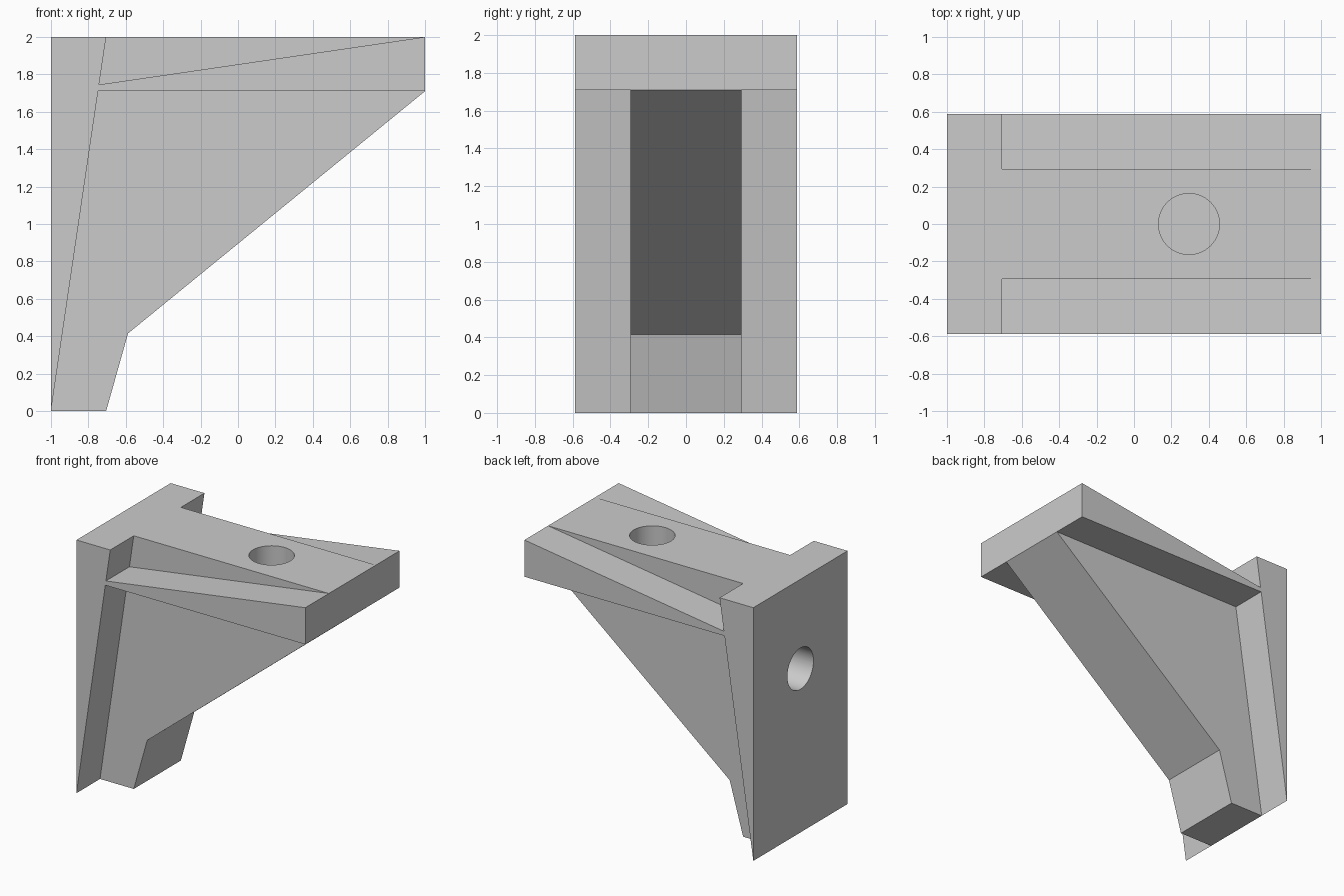
import bpy
import bmesh
from math import pi

cube = bpy.data.objects.get("Cube")
if cube:
    bpy.data.objects.remove(cube)

grey = bpy.data.materials.new("plain grey")
grey.use_nodes = True
colour = (0.6, 0.6, 0.6, 1)
grey.diffuse_color = colour
grey.node_tree.nodes["Principled BSDF"].inputs["Base Color"].default_value = colour


def extrude_profile(name, points, half_width):
    """Solid from an x-z outline, centred on y = 0."""
    bm = bmesh.new()
    face = bm.faces.new([bm.verts.new((x, -half_width, z)) for x, z in points])
    new = bmesh.ops.extrude_face_region(bm, geom=[face])["geom"]
    verts = [v for v in new if isinstance(v, bmesh.types.BMVert)]
    bmesh.ops.translate(bm, verts=verts, vec=(0, 2 * half_width, 0))
    bmesh.ops.recalc_face_normals(bm, faces=bm.faces[:])
    mesh = bpy.data.meshes.new(name)
    bm.to_mesh(mesh)
    bm.free()
    obj = bpy.data.objects.new(name, mesh)
    bpy.context.collection.objects.link(obj)
    mesh.materials.append(grey)
    return obj


def hole_cutter(name, location, rotation):
    bpy.ops.mesh.primitive_cylinder_add(vertices=64, radius=0.163, depth=1.18,
                                        location=location, rotation=rotation)
    obj = bpy.context.object
    obj.name = name
    obj.data.materials.append(grey)
    obj.hide_render = True
    return obj


def apply_boolean(target, other, operation):
    mod = target.modifiers.new(operation.lower(), "BOOLEAN")
    mod.object = other
    mod.operation = operation
    mod.solver = "EXACT"
    bpy.context.view_layer.objects.active = target
    bpy.ops.object.modifier_apply(modifier=mod.name)
    bpy.data.objects.remove(other)


# Wide tapered wall plate and sloping shelf flanges
bracket = extrude_profile("bracket", [
    (-1, 0), (-0.748, 1.71), (1, 1.71), (1, 2),
    (-0.743, 1.745), (-0.705, 2), (-1, 2)], 0.588)

# Narrow central web
web = extrude_profile("central_web", [
    (-1, 0), (-0.705, 0), (-0.588, 0.415), (1, 1.71), (1, 2), (-1, 2)], 0.294)
apply_boolean(bracket, web, "UNION")

# Blind screw holes in the top and the back
apply_boolean(bracket, hole_cutter("top_hole", (0.294, 0, 2), (0, 0, 0)), "DIFFERENCE")
apply_boolean(bracket, hole_cutter("back_hole", (-1, 0, 1.294), (0, pi / 2, 0)), "DIFFERENCE")

# Smooth hole walls, crisp plate edges
bpy.ops.object.select_all(action="DESELECT")
bracket.select_set(True)
bpy.context.view_layer.objects.active = bracket
bpy.ops.object.shade_smooth_by_angle(angle=0.14)
